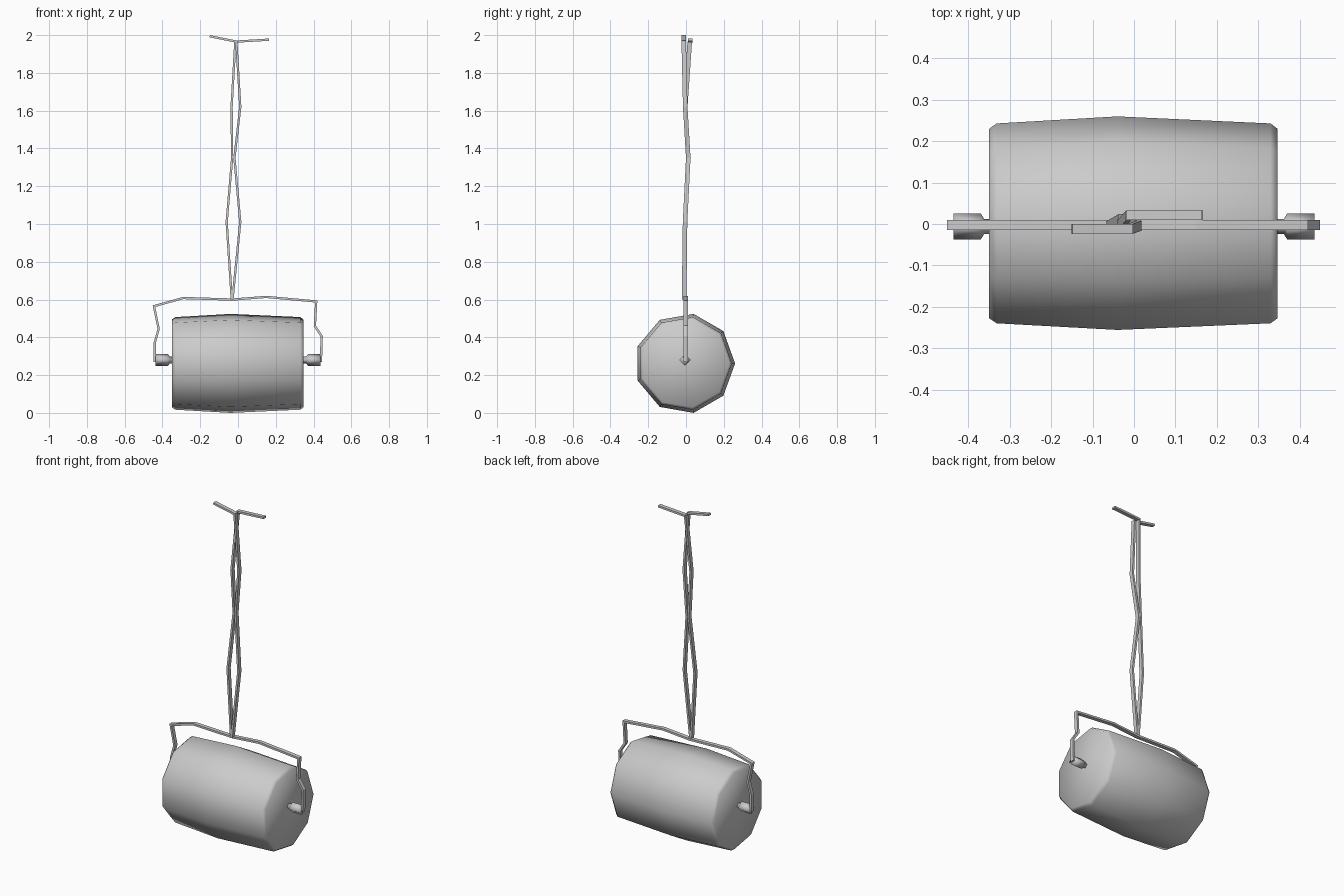
import bpy
import bmesh
import math
from mathutils import Vector

if "Cube" in bpy.data.objects:
    bpy.data.objects.remove(bpy.data.objects["Cube"], do_unlink=True)

GREY = (0.6, 0.6, 0.6, 1)
steel = bpy.data.materials.new("grey_steel")
steel.use_nodes = True
steel.diffuse_color = GREY
steel.node_tree.nodes["Principled BSDF"].inputs["Base Color"].default_value = GREY


def finish(name, bm, smooth_angle=None):
    bmesh.ops.recalc_face_normals(bm, faces=bm.faces)
    mesh = bpy.data.meshes.new(name)
    bm.to_mesh(mesh)
    bm.free()
    mesh.materials.append(steel)
    obj = bpy.data.objects.new(name, mesh)
    bpy.context.collection.objects.link(obj)
    if smooth_angle:
        bpy.ops.object.select_all(action='DESELECT')
        obj.select_set(True)
        bpy.context.view_layer.objects.active = obj
        bpy.ops.object.shade_smooth_by_angle(angle=math.radians(smooth_angle))
    return obj


def skin(bm, rings):
    """Join a row of vertex rings and cap both ends."""
    loops = [[bm.verts.new(p) for p in ring] for ring in rings]
    n = len(loops[0])
    for a, b in zip(loops, loops[1:]):
        for i in range(n):
            j = (i + 1) % n
            bm.faces.new((a[i], a[j], b[j], b[i]))
    bm.faces.new(loops[0])
    bm.faces.new(loops[-1])


def turned(name, profile, sides, y, z, smooth_angle):
    """Lathe (x, radius) pairs around an axis parallel to x."""
    bm = bmesh.new()
    angles = [math.tau * i / sides for i in range(sides)]
    skin(bm, [[(x, y + r * math.cos(a), z + r * math.sin(a)) for a in angles]
              for x, r in profile])
    return finish(name, bm, smooth_angle)


def flat_bar(name, path, thick=0.012, width=0.024):
    """Sweep a flat bar along a path, mitred in the xz plane."""
    pts = [Vector(p) for p in path]
    rings = []
    for i, p in enumerate(pts):
        dirs = []
        for q in pts[max(i - 1, 0):i + 1], pts[i:i + 2]:
            if len(q) == 2:
                d = q[1] - q[0]
                dirs.append(Vector((d.x, 0, d.z)).normalized())
        t = sum(dirs, Vector()).normalized()
        side = Vector((-t.z, 0, t.x)) * (thick / 2 / max(t.dot(dirs[0]), 0.5))
        wide = Vector((0, width / 2, 0))
        rings.append([p + side + wide, p + side - wide, p - side - wide, p - side + wide])
    bm = bmesh.new()
    skin(bm, rings)
    return finish(name, bm)


# Barrel-shaped drum with bevelled ends
turned("roller_drum", [(-0.35, 0.236), (-0.332, 0.249), (-0.04, 0.266),
                       (0.33, 0.249), (0.347, 0.236)], 9, -0.006, 0.262, 60)

# Axle hubs with a narrow neck into the drum
for side, name in ((-1, "right_axle_hub"), (1, "left_axle_hub")):
    turned(name, [(side * x, r) for x, r in
                  ((0.436, 0.031), (0.37, 0.031), (0.362, 0.018), (0.34, 0.018))],
           4, -0.006, 0.28, 95)

# Bent yoke over the drum
yoke = [(-0.441, 0.27), (-0.441, 0.37), (-0.42, 0.445), (-0.445, 0.565),
        (-0.29, 0.608), (-0.03, 0.6), (0.15, 0.614), (0.414, 0.59),
        (0.407, 0.46), (0.443, 0.405), (0.439, 0.27)]
flat_bar("yoke_frame", [(x, -0.002, z) for x, z in yoke])

# Two bent handle rods that meet at the waist
flat_bar("right_handle_rod", [(-0.033, -0.01, 0.6), (-0.06, -0.005, 1.01),
                              (-0.031, 0.012, 1.35), (-0.034, -0.004, 1.62),
                              (-0.014, 0.02, 1.967)])
flat_bar("left_handle_rod", [(-0.029, -0.01, 0.6), (0.012, -0.005, 1.01),
                             (-0.019, 0.012, 1.35), (0.012, -0.004, 1.62),
                             (-0.009, -0.012, 1.967)])

# Grips at the top
flat_bar("right_grip", [(-0.15, -0.012, 1.994), (-0.004, -0.012, 1.965)])
flat_bar("left_grip", [(-0.018, 0.022, 1.965), (0.165, 0.022, 1.976)])
